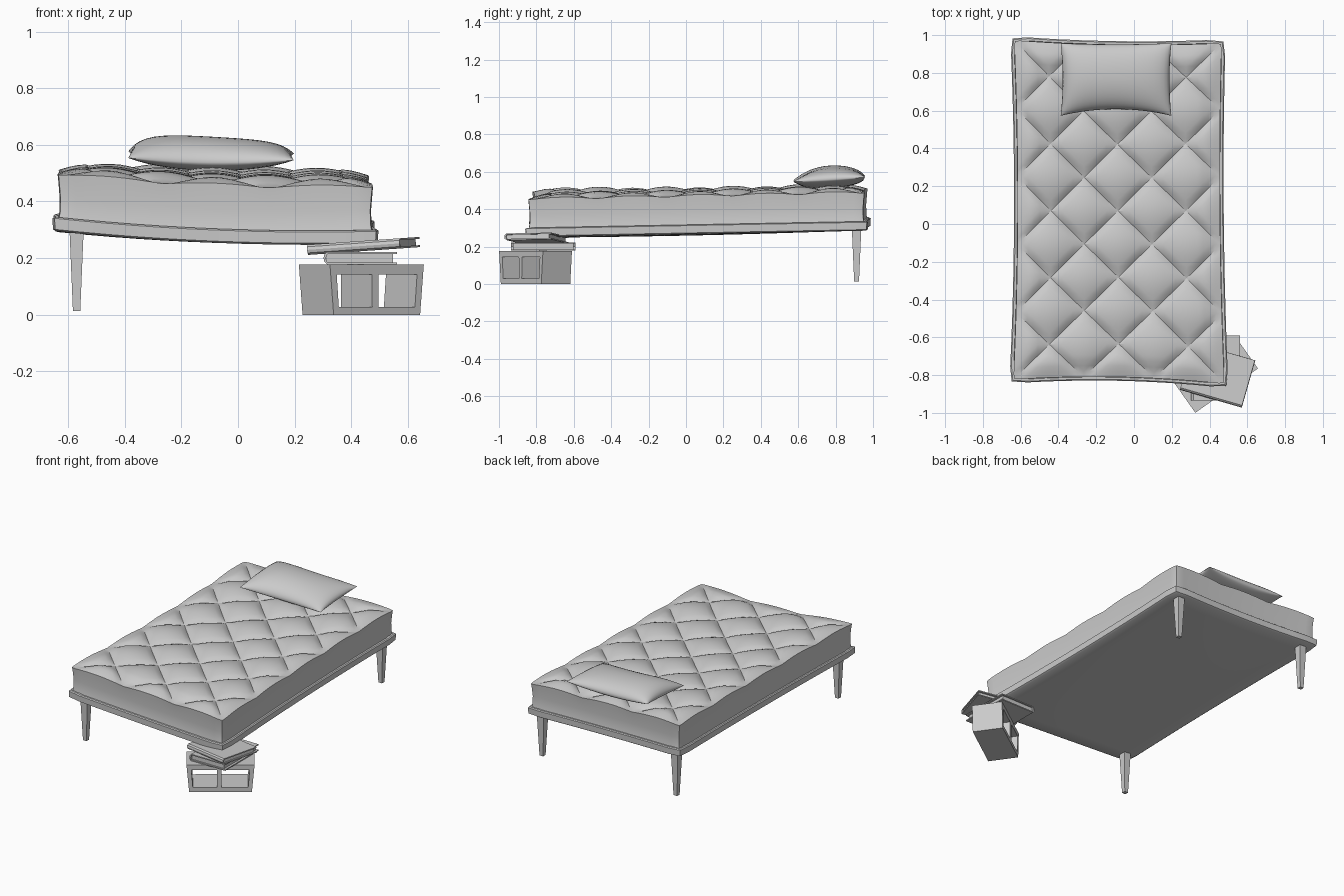
import bpy, bmesh, math
from mathutils import Vector, Matrix

if "Cube" in bpy.data.objects:
    bpy.data.objects.remove(bpy.data.objects["Cube"])

# Sagging bed surface: 3x3 control points (rows front to back), underside of the frame
CTRL = [[(-.66, -.845, .297), (-.08, -.83, .254), (.50, -.87, .25)],
        [(-.635, .07, .293), (-.085, .07, .262), (.475, .07, .268)],
        [(-.655, .995, .308), (-.09, .968, .292), (.485, .978, .285)]]


def quad(a):
    return ((1 - a) * (1 - 2 * a), 4 * a * (1 - a), a * (2 * a - 1))


def bed_point(s, t, inset, h):
    s = .5 + (s - .5) * (1 - 2 * inset / 1.14)
    t = .5 + (t - .5) * (1 - 2 * inset / 1.83)
    p = Vector()
    for wt, row in zip(quad(t), CTRL):
        for ws, c in zip(quad(s), row):
            p += Vector(c) * wt * ws
    return p + Vector((0, 0, h))


def finish(bm, name, smooth=None):
    bmesh.ops.recalc_face_normals(bm, faces=bm.faces)
    me = bpy.data.meshes.new(name)
    bm.to_mesh(me)
    bm.free()
    ob = bpy.data.objects.new(name, me)
    bpy.context.collection.objects.link(ob)
    if smooth:
        bpy.ops.object.select_all(action='DESELECT')
        ob.select_set(True)
        bpy.context.view_layer.objects.active = ob
        bpy.ops.object.shade_smooth_by_angle(angle=math.radians(smooth))
    return ob


def slab(name, n, cell, cap_h, layers, corner, smooth):
    """Gridded cap plus a wall lofted through (inset, height) layers."""
    nx, ny = 6 * n, 10 * n
    bm = bmesh.new()

    def st(i, j):
        s, t = i / nx, j / ny
        if i in (0, nx) and j in (0, ny):   # clip the corner point
            s, t = .5 + (s - .5) * (1 - corner), .5 + (t - .5) * (1 - corner * .6)
        return s, t
    g = [[bm.verts.new(bed_point(*st(i, j), layers[0][0], layers[0][1] + cap_h(i / n, j / n)))
          for j in range(ny + 1)] for i in range(nx + 1)]
    for i in range(nx):
        for j in range(ny):
            a, b, c, d = g[i][j], g[i + 1][j], g[i + 1][j + 1], g[i][j + 1]
            if not cell:
                bm.faces.new((a, b, c, d))
            elif (i // n + j // n) % 2 == 0:   # split along the stitching
                bm.faces.new((a, b, c))
                bm.faces.new((a, c, d))
            else:
                bm.faces.new((a, b, d))
                bm.faces.new((b, c, d))
    ring = ([(i, 0) for i in range(nx)] + [(nx, j) for j in range(ny)] +
            [(i, ny) for i in range(nx, 0, -1)] + [(0, j) for j in range(ny, 0, -1)])
    prev = [g[i][j] for i, j in ring]
    for inset, h in layers[1:]:
        cur = [bm.verts.new(bed_point(*st(i, j), inset, h)) for i, j in ring]
        for k in range(len(ring)):
            m = (k + 1) % len(ring)
            bm.faces.new((prev[k], prev[m], cur[m], cur[k]))
        prev = cur
    return finish(bm, name, smooth)


# Bed frame: shallow tray with a lip
slab("bed_frame", 2, False, lambda x, y: 0,
     [(.012, 0), (.002, .006), (0, .045), (.006, .05), (.018, .05), (.024, .035)], .02, 35)


# Quilted mattress: diamond tufts, flattened toward the rim
def tuft(x, y):
    u, v = (x + y) / 2, (x - y) / 2
    p = abs(math.sin(math.pi * u) * math.sin(math.pi * v)) ** .55
    edge = min(x, 6 - x, y, 10 - y)
    return .036 * p * min(1, .3 + 1.4 * edge) + .008 * min(1, edge * 2)


slab("mattress", 6, True, tuft,
     [(.02, .2), (.022, .185), (.027, .12), (.026, .07), (.02, .035)], .008, 30)

# Pillow: two bulged sheets meeting at a pinched seam
bm = bmesh.new()
N = 20
for side in (1, -1):
    g = []
    for i in range(N + 1):
        col = []
        for j in range(N + 1):
            u, v = -math.cos(math.pi * i / N), -math.cos(math.pi * j / N)
            x = -.095 + .293 * u * (1 - .035 * (1 - v * v))
            y = .765 + .192 * v - .035 * (1 - u * u) * min(v, 0) * 1.0 - .006 * (1 - u * u) * max(v, 0)
            seam = .55 + .012 * v + .012 * u * u - .004 * u
            puff = ((1 - u * u) * (1 - v * v)) ** .5
            if side > 0:
                h = puff * (.078 + .022 * u * u - .012 * u)
            else:
                h = -puff * .04
            col.append(bm.verts.new((x, y, seam + h)))
        g.append(col)
    for i in range(N):
        for j in range(N):
            bm.faces.new((g[i][j], g[i + 1][j], g[i + 1][j + 1], g[i][j + 1]))
bmesh.ops.remove_doubles(bm, verts=bm.verts, dist=.0004)
finish(bm, "pillow", 60)

# Three tapered legs (the fourth corner rests on the books)
for name, x, y, top in (("front_left_leg", -.57, -.765, .30), ("back_left_leg", -.57, .912, .31),
                        ("back_right_leg", .405, .912, .29)):
    bm = bmesh.new()
    bmesh.ops.create_cone(bm, cap_ends=True, segments=4, radius1=.013 * 2 ** .5,
                          radius2=.025 * 2 ** .5, depth=top - .014,
                          matrix=Matrix.Translation((x, y, (top + .014) / 2)) @ Matrix.Rotation(math.pi / 4, 4, 'Z'))
    finish(bm, name)

# Cinder block: grid face with two open cells, extruded, widening upward
bm = bmesh.new()
us, zs = (0, .026, .178, .206, .372, .398), (0, .028, .143, .177)
g = [[bm.verts.new((u, 0, z)) for z in zs] for u in us]
for i in range(5):
    for k in range(3):
        if not (k == 1 and i in (1, 3)):
            bm.faces.new((g[i][k], g[i + 1][k], g[i + 1][k + 1], g[i][k + 1]))
ext = bmesh.ops.extrude_face_region(bm, geom=bm.faces[:], use_keep_orig=True)
bmesh.ops.translate(bm, vec=(0, .19, 0), verts=[e for e in ext['geom'] if isinstance(e, bmesh.types.BMVert)])
for v in bm.verts:
    v.co.x = .199 + (v.co.x - .199) * (.94 + .08 * v.co.z / .177)
bmesh.ops.transform(bm, verts=bm.verts, matrix=Matrix.Translation((.328, -.997, 0)) @
                    Matrix.Rotation(math.atan2(.23, .325), 4, 'Z'))
finish(bm, "cinder_block")


# Books: C-shaped cover with a rounded spine, and a recessed page block
def book(name, w, l, h, mat):
    c, r = .007, h / 2
    outer = [(w / 2, -r), (-w / 2 + .012, -r), (-w / 2 + .003, -r * .6), (-w / 2, 0),
             (-w / 2 + .003, r * .6), (-w / 2 + .012, r), (w / 2, r)]
    inner = [(w / 2, r - c), (-w / 2 + .014, r - c), (-w / 2 + .008, 0), (-w / 2 + .014, c - r), (w / 2, c - r)]
    bm = bmesh.new()
    f = bm.faces.new([bm.verts.new((x, -l / 2, z)) for x, z in outer + inner])
    ext = bmesh.ops.extrude_face_region(bm, geom=[f], use_keep_orig=True)
    bmesh.ops.translate(bm, vec=(0, l, 0), verts=[e for e in ext['geom'] if isinstance(e, bmesh.types.BMVert)])
    finish(bm, name + "_cover").matrix_world = mat
    bm = bmesh.new()
    bmesh.ops.create_cube(bm, size=1, matrix=Matrix.Translation((-.002, 0, 0)) @
                          Matrix.Diagonal((w - .024, l - .02, h - 2 * c, 1)))
    finish(bm, name + "_pages").matrix_world = mat


book("lower_book", .26, .345, .044, Matrix.Translation((.432, -.763, .2)))
book("upper_book", .26, .34, .036, Matrix.Translation((.4425, -.80, .243)) @
     Matrix.Rotation(math.radians(-4), 4, 'Y') @ Matrix.Rotation(math.radians(90 - 16), 4, 'Z'))
